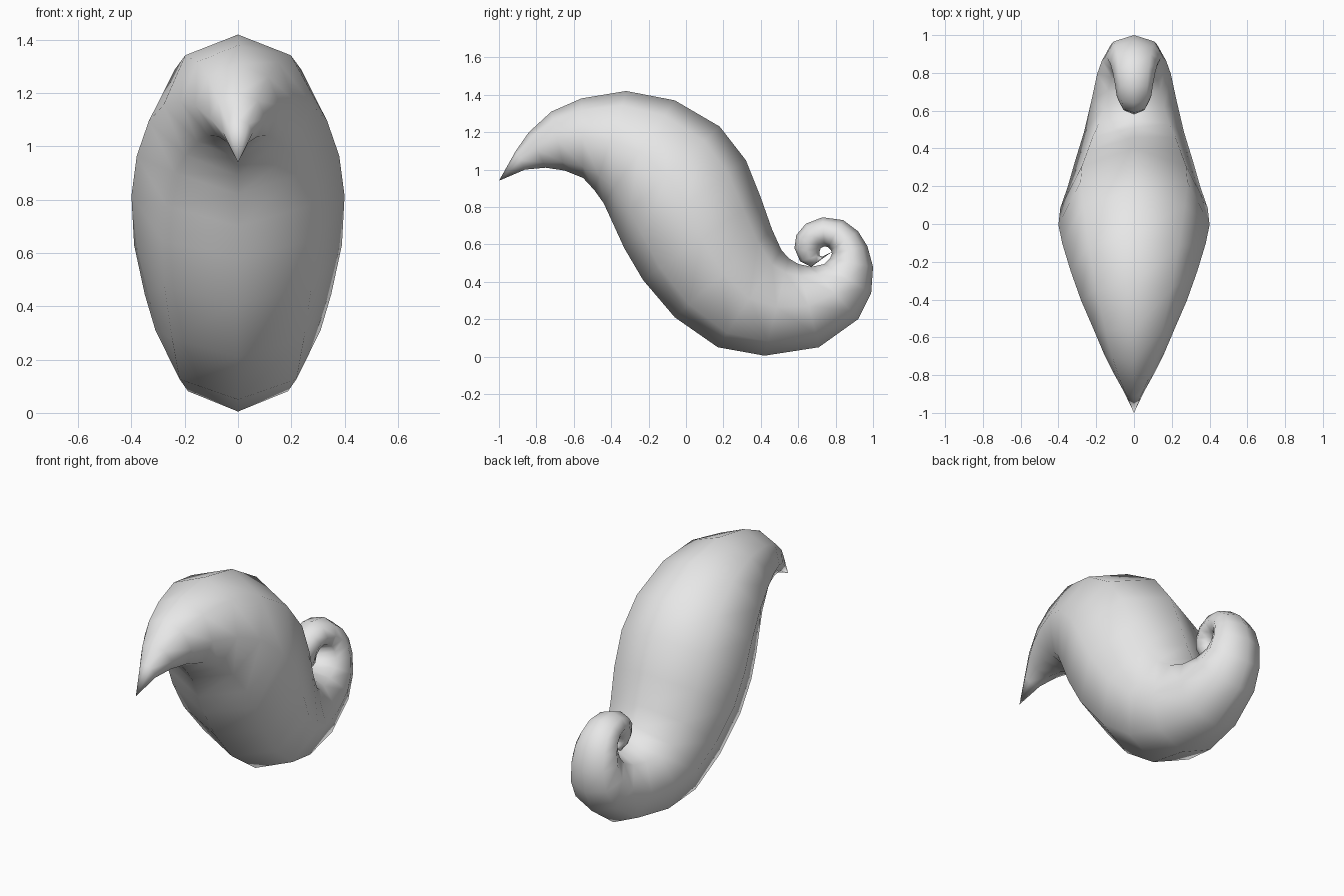
import bpy, bmesh, math
from mathutils import Vector

if "Cube" in bpy.data.objects:
    bpy.data.objects.remove(bpy.data.objects["Cube"])

SIDES = 8

# Cross-sections from beak to tail: back y, back z, belly y, belly z, half width
RINGS = [
    (-.91, 1.10, -.86, 1.00, .055), (-.84, 1.20, -.75, 1.01, .105),
    (-.72, 1.31, -.65, .995, .16), (-.56, 1.38, -.55, .955, .215),
    (-.32, 1.42, -.49, .89, .28), (-.06, 1.37, -.44, .82, .335),
    (.18, 1.23, -.385, .70, .38), (.32, 1.05, -.33, .58, .40),
    (.40, .85, -.23, .41, .39), (.46, .68, -.06, .21, .35),
    (.51, .57, .17, .05, .31), (.55, .525, .42, .005, .265),
    (.60, .495, .71, .05, .225), (.67, .48, .92, .20, .195),
    (.74, .495, .99, .34, .17), (.77, .525, 1.0, .48, .153),
    (.78, .55, .97, .59, .14), (.775, .57, .92, .67, .125),
    (.76, .585, .84, .73, .112), (.74, .59, .73, .745, .10),
    (.72, .58, .64, .71, .092), (.715, .565, .59, .65, .082),
    (.715, .55, .58, .58, .07), (.715, .54, .61, .51, .055),
    (.73, .535, .67, .48, .04),
]
BEAK_TIP = (0, -1.0, .94)
TAIL_TIP = (0, .78, .56)


def loft(name, rings, start, end, material):
    bm = bmesh.new()
    loops = []
    for ay, az, by, bz, w in rings:
        back, belly = Vector((0, ay, az)), Vector((0, by, bz))
        mid, half = (back + belly) / 2, (back - belly) / 2
        loops.append([bm.verts.new(mid + half * math.cos(a) + Vector((w * math.sin(a), 0, 0)))
                      for a in (math.tau * i / SIDES for i in range(SIDES))])
    first, last = bm.verts.new(start), bm.verts.new(end)
    for i in range(SIDES):
        j = (i + 1) % SIDES
        bm.faces.new((first, loops[0][j], loops[0][i]))
        bm.faces.new((last, loops[-1][i], loops[-1][j]))
        for r, s in zip(loops, loops[1:]):
            bm.faces.new((r[i], r[j], s[j], s[i]))
    bmesh.ops.recalc_face_normals(bm, faces=bm.faces)
    for f in bm.faces:
        f.smooth = True
    mesh = bpy.data.meshes.new(name)
    bm.to_mesh(mesh)
    bm.free()
    mesh.materials.append(material)
    obj = bpy.data.objects.new(name, mesh)
    bpy.context.collection.objects.link(obj)
    return obj


grey = bpy.data.materials.new("light_grey")
grey.diffuse_color = (.8, .8, .8, 1)
grey.use_nodes = True
grey.node_tree.nodes["Principled BSDF"].inputs["Base Color"].default_value = grey.diffuse_color

# One continuous horn-like body, pointed in front and curled behind
loft("curled_body", RINGS, BEAK_TIP, TAIL_TIP, grey)
